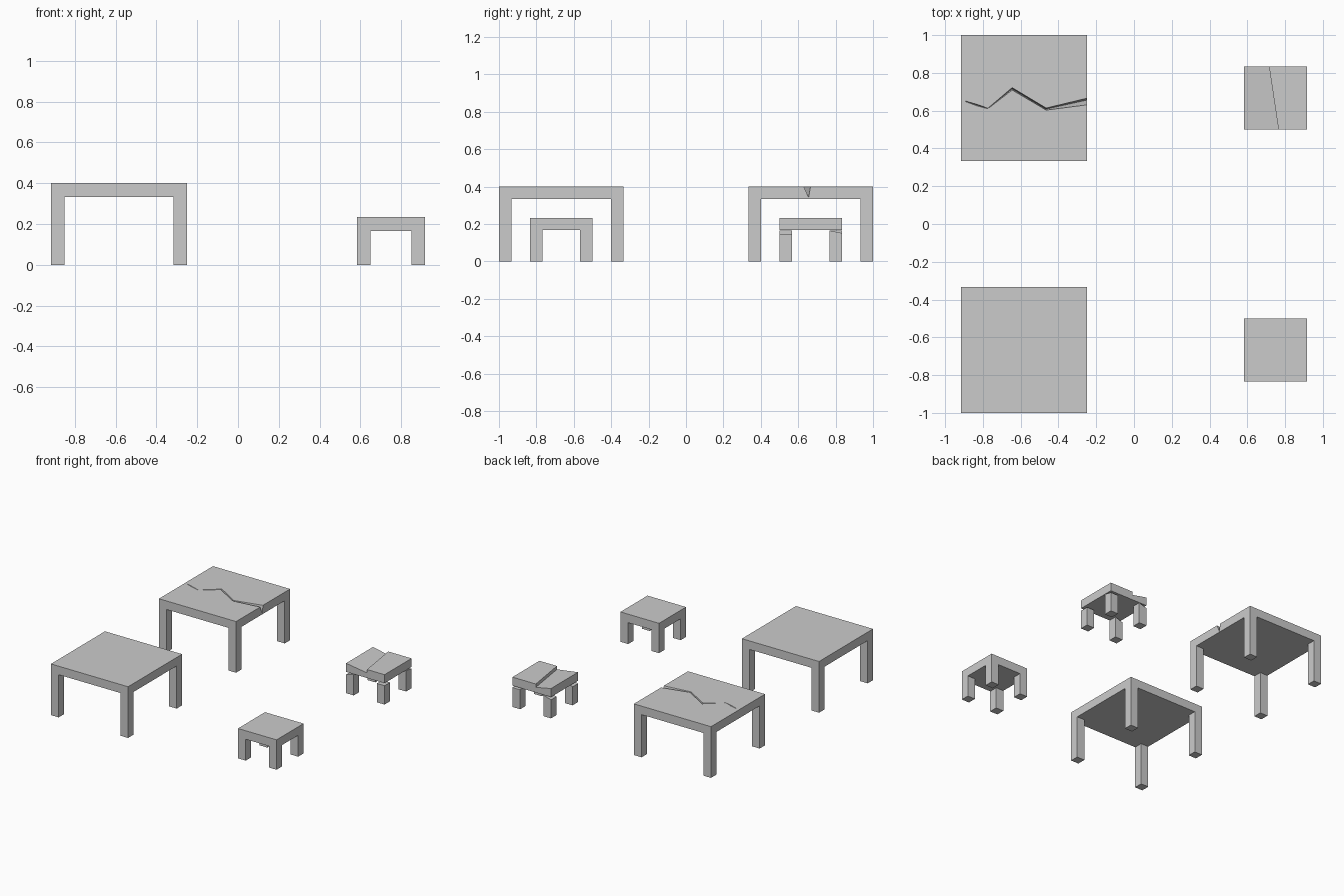
import bpy, bmesh
from mathutils import Vector

if "Cube" in bpy.data.objects:
    bpy.data.objects.remove(bpy.data.objects["Cube"])


def finish(name, bm):
    bmesh.ops.recalc_face_normals(bm, faces=bm.faces[:])
    me = bpy.data.meshes.new(name)
    bm.to_mesh(me)
    bm.free()
    ob = bpy.data.objects.new(name, me)
    bpy.context.collection.objects.link(ob)
    return ob


def loft(name, rings):
    """Closed solid through equal-length rings of points."""
    bm = bmesh.new()
    vs = [[bm.verts.new(p) for p in r] for r in rings]
    n = len(vs[0])
    for a, b in zip(vs, vs[1:]):
        for i in range(n):
            j = (i + 1) % n
            bm.faces.new((a[i], a[j], b[j], b[i]))
    bm.faces.new(vs[0])
    bm.faces.new(vs[-1])
    return finish(name, bm)


def table(name, cx, cy, size, height, t=0.0667):
    """One solid: square top with four square corner legs."""
    g = [-size / 2, -size / 2 + t, size / 2 - t, size / 2]
    zs = [0, height - t, height]
    solid = {(i, j, 1) for i in range(3) for j in range(3)}
    solid |= {(i, j, 0) for i in (0, 2) for j in (0, 2)}
    bm = bmesh.new()
    for c in solid:
        for ax in range(3):
            for s in (0, 1):
                nb = list(c)
                nb[ax] += 2 * s - 1
                if tuple(nb) in solid:
                    continue
                u, v = (ax + 1) % 3, (ax + 2) % 3
                quad = []
                for du, dv in ((0, 0), (1, 0), (1, 1), (0, 1)):
                    k = list(c)
                    k[ax] += s
                    k[u] += du
                    k[v] += dv
                    quad.append(bm.verts.new((cx + g[k[0]], cy + g[k[1]], zs[k[2]])))
                bm.faces.new(quad)
    bmesh.ops.remove_doubles(bm, verts=bm.verts[:], dist=1e-5)
    return finish(name, bm)


def cut_crack(target, name, sections, top=0.4):
    """Cut a V groove; sections are (x, y_low, y_high, y_tip, z_tip)."""
    rings = []
    for x, a, b, ty, tz in sections:
        rings.append([(x, ty, tz), (x, b, top), (x, b, top + 0.03),
                      (x, a, top + 0.03), (x, a, top)])
    cutter = loft(name, rings)
    cutter.hide_render = True
    mod = target.modifiers.new(name, 'BOOLEAN')
    mod.operation = 'DIFFERENCE'
    mod.solver = 'EXACT'
    mod.object = cutter
    bpy.context.view_layer.objects.active = target
    bpy.ops.object.modifier_apply(modifier=name)
    bpy.data.objects.remove(cutter)


# Intact tables
table("large_table", -0.5833, -0.6667, 0.6667, 0.4)
table("small_table", 0.75, -0.6667, 0.3333, 0.2333)

# Large table with a jagged crack in its top
cracked = table("cracked_large_table", -0.5833, 0.6667, 0.6667, 0.4)
cut_crack(cracked, "long_crack", [
    (-0.240, 0.632, 0.668, 0.658, 0.340),
    (-0.465, 0.603, 0.614, 0.608, 0.360),
    (-0.645, 0.709, 0.722, 0.716, 0.370),
    (-0.770, 0.613, 0.616, 0.6145, 0.392)])
cut_crack(cracked, "short_crack", [
    (-0.892, 0.648, 0.651, 0.6495, 0.392),
    (-0.830, 0.625, 0.633, 0.629, 0.385),
    (-0.776, 0.611, 0.614, 0.6125, 0.392)])

# Broken small table: top split in two, the left half sagging at the break
X0, X1, Y0, Y1 = 0.5833, 0.9167, 0.5, 0.8333
ZB, ZT, SAG = 0.1667, 0.2333, 0.207
XF, XB = 0.765, 0.715


def half(name, outer, z_outer, z_break):
    loft(name, [[(outer, y, ZB), (xb, y, ZB), (xb, y, z_break), (outer, y, z_outer)]
                for y, xb in ((Y0, XF), (Y1, XB))])


half("broken_top_left", X0, ZT, SAG)
half("broken_top_right", X1, ZT, ZT)


# Snapped legs, each with its own uneven upper end
def leg(name, x, y, tops, t=0.0667):
    pts = [(x, y), (x + t, y), (x + t, y + t), (x, y + t)]
    loft(name, [[(px, py, 0) for px, py in pts],
                [(px, py, z) for (px, py), z in zip(pts, tops)]])


XR, YR = X1 - 0.0667, Y1 - 0.0667
leg("broken_front_left_leg", X0, Y0, (0.145, 0.165, 0.165, 0.145))
leg("broken_front_right_leg", XR, Y0, (0.147, 0.147, 0.147, 0.147))
leg("broken_back_right_leg", XR, YR, (0.165, 0.165, 0.152, 0.152))
leg("broken_back_left_leg", X0, YR, (0.145, 0.165, 0.165, 0.145))
